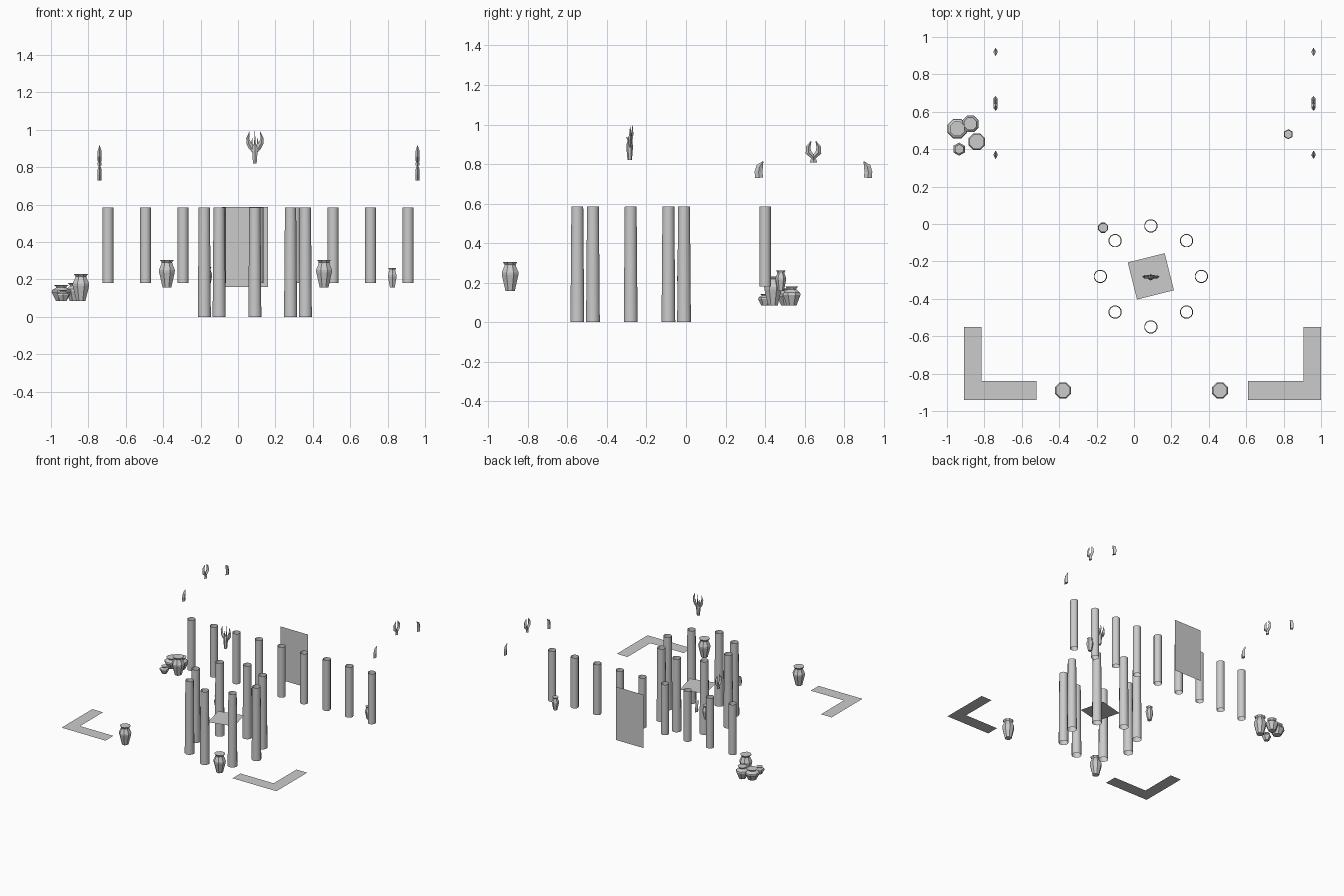
import bpy, bmesh, math
from mathutils import Vector

if "Cube" in bpy.data.objects:
    bpy.data.objects.remove(bpy.data.objects["Cube"])


def make(name, verts, faces):
    me = bpy.data.meshes.new(name)
    me.from_pydata(verts, [], faces)
    bm = bmesh.new()
    bm.from_mesh(me)
    bmesh.ops.recalc_face_normals(bm, faces=bm.faces)
    bm.to_mesh(me)
    bm.free()
    ob = bpy.data.objects.new(name, me)
    bpy.context.collection.objects.link(ob)
    return ob


def loft(name, rings, cap=True):
    """Skin a list of equal-length vertex rings."""
    n = len(rings[0])
    verts = [v for r in rings for v in r]
    faces = [(k * n + i, k * n + (i + 1) % n, (k + 1) * n + (i + 1) % n, (k + 1) * n + i)
             for k in range(len(rings) - 1) for i in range(n)]
    if cap:
        faces += [tuple(range(n))[::-1], tuple(range(len(verts) - n, len(verts)))]
    return make(name, verts, faces)


def lathe(name, x, y, profile, n, cap=True):
    a = [2 * math.pi * (i + .5) / n for i in range(n)]
    ob = loft(name, [[(r * math.cos(t), r * math.sin(t), z) for t in a] for r, z in profile], cap)
    ob.location = (x, y, 0)
    return ob


def tube(name, x, y, z0, z1, r0, r1):
    ob = lathe(name, x, y, [(r0, z0), (r1, z1)], 12, False)
    bpy.context.view_layer.objects.active = ob
    ob.select_set(True)
    bpy.ops.object.shade_smooth_by_angle()
    ob.select_set(False)


def blade(name, loc, path, thick, across_x=False, flip=1):
    """Sweep a diamond section along a flat path of (u, z, half width)."""
    rings = []
    for i, (u, z, w) in enumerate(path):
        p, q = path[max(i - 1, 0)], path[min(i + 1, len(path) - 1)]
        d = Vector((q[0] - p[0], q[1] - p[1])).normalized()
        t = thick * min(1, w / .012)
        pts = [(u - d.y * w, z + d.x * w, 0), (u, z, t), (u + d.y * w, z - d.x * w, 0), (u, z, -t)]
        rings.append([(flip * a, c, b) if across_x else (c, flip * a, b) for a, b, c in pts])
    ob = loft(name, rings)
    ob.location = loc
    return ob


# Circle of free-standing tapered columns
for i in range(8):
    a = i * math.pi / 4
    tube("ring_column", .09 + .27 * math.cos(a), -.28 + .27 * math.sin(a), 0, .585, .036, .031)

# Straight row of shorter columns at the back
for i in range(9):
    tube("row_column", -.695 + .2006 * i, .40, .18, .585, .03, .03)

# Back wall panel
make("back_panel", [(-.085, .66, .16), (.16, .66, .16), (.16, .66, .588), (-.085, .66, .588)], [(0, 1, 2, 3)])

# Turned square slab in the middle of the circle
slab = make("centre_slab", [(s * .102, t * .102, 0) for s, t in ((-1, -1), (1, -1), (1, 1), (-1, 1))], [(0, 1, 2, 3)])
slab.location = (.09, -.28, .252)
slab.rotation_euler.z = math.radians(14)

# L-shaped floor strips, mirrored about x = 0.045
for s in (-1, 1):
    pts = [(.955, -.94), (.565, -.94), (.565, -.84), (.86, -.84), (.86, -.55), (.955, -.55)]
    ob = make("corner_strip", [(.045 + s * x, y, .165) for x, y in pts], [(0, 1, 2, 3), (0, 3, 4, 5)])
    for p in ob.data.polygons:
        if p.normal.z < 0:
            p.flip()

# Vases: (radius, height) profiles as fractions
TALL = [(.55, 0), (.98, .55), (1, .64), (.68, .86), (.66, .91), (.88, 1)]
WIDE = [(.55, 0), (1, .55), (.95, .68), (.52, .84), (.55, .9), (.75, 1)]
for name, x, y, z, r, h, prof, n in (
        ("front_vase", -.38, -.89, .157, .046, .148, TALL, 8),
        ("front_vase", .46, -.89, .157, .046, .148, TALL, 8),
        ("small_vase", .825, .48, .157, .027, .103, TALL, 6),
        ("small_vase", -.165, -.02, .157, .029, .11, TALL, 8),
        ("cluster_vase", -.84, .44, .085, .048, .145, TALL, 8),
        ("cluster_pot", -.945, .51, .085, .056, .085, WIDE, 8),
        ("cluster_pot", -.875, .535, .085, .048, .095, WIDE, 8),
        ("cluster_bowl", -.935, .40, .085, .035, .058, WIDE, 6)):
    lathe(name, x, y, [(a * r, z + b * h) for a, b in prof], n)

# Roof ornaments on both sides: a crescent between two curved horns
CRESCENT = [(-.012, .105, .002), (-.026, .078, .011), (-.026, .05, .015), (0, .024, .016),
            (.026, .05, .015), (.026, .078, .011), (.012, .105, .002)]
HORN = [(-.005, 0, .020), (-.008, .03, .020), (-.002, .058, .017), (.015, .083, .002)]
for x in (-.74, .96):
    blade("roof_crescent", (x, .645, .81), CRESCENT, .011)
    blade("roof_horn", (x, .375, .73), HORN, .011)
    blade("roof_horn", (x, .915, .73), HORN, .011, flip=-1)
    # narrow pedestal under the crescent
    blade("crescent_foot", (x, .645, .808), [(0, 0, .018), (0, .016, .015)], .011)

# Branching finial above the slab
lathe("finial_stem", .09, -.285, [(.011, .82), (.014, .85), (.017, .89), (.014, .91), (.004, .93)], 6)
WING = [(.002, .885, .012), (.022, .907, .013), (.034, .93, .012), (.038, .955, .008), (.029, .99, .001)]
for s in (-1, 1):
    blade("finial_wing", (.09, -.282, 0), WING, .009, True, s)
    blade("finial_spur", (.09, -.275, 0), [(.008, .9, .006), (.017, .925, .005), (.013, .955, .001)], .006, True, s)
# front beak and rear crest of the finial
blade("finial_beak", (.09, -.28, 0), [(-.004, .90, .008), (-.014, .93, .005), (-.024, .935, .001)], .006)
blade("finial_crest", (.09, -.28, 0), [(0, .91, .008), (.008, .95, .006), (.01, .995, .001)], .006)
